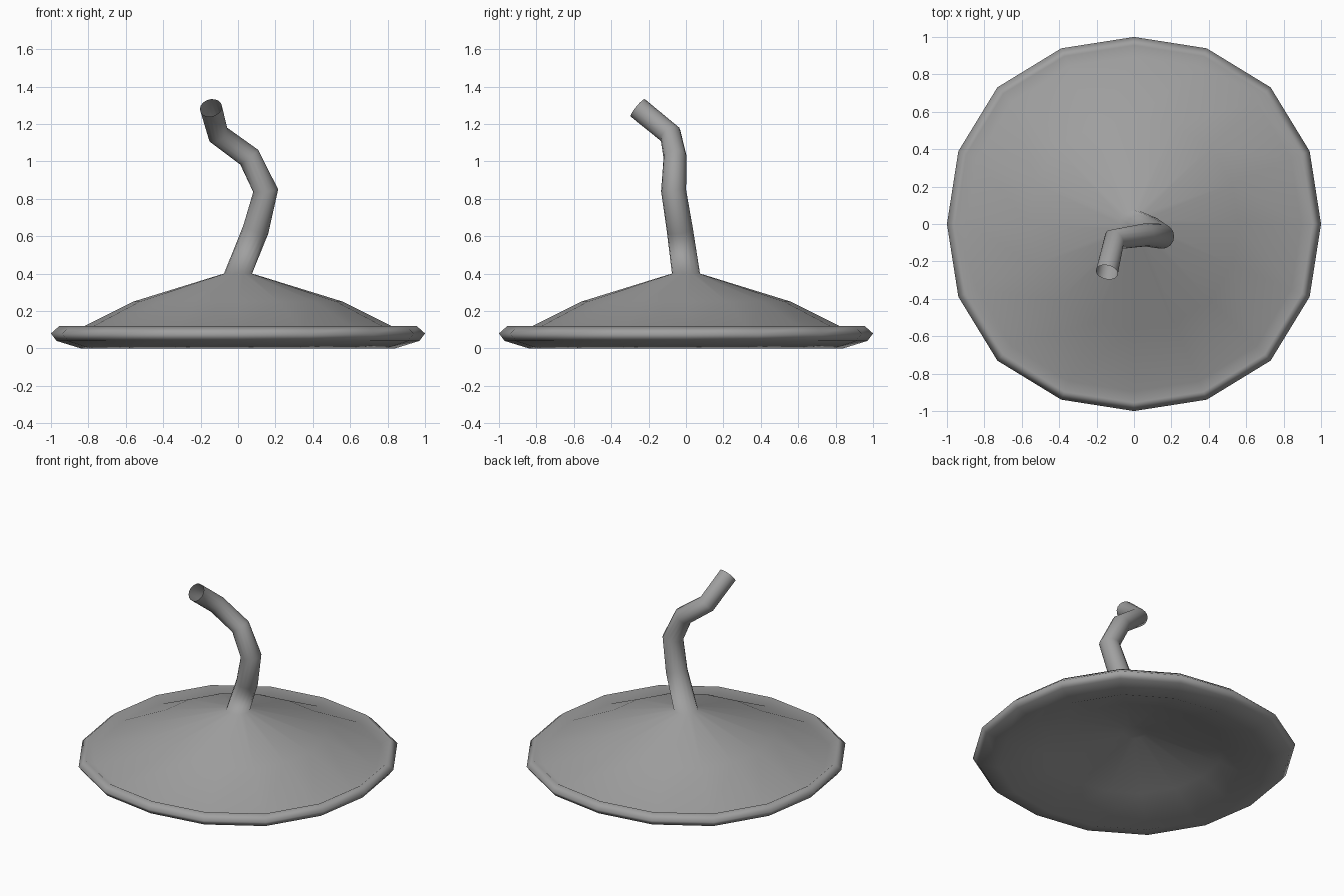
import bpy, bmesh, math
from mathutils import Quaternion, Vector

if "Cube" in bpy.data.objects:
    bpy.data.objects.remove(bpy.data.objects["Cube"], do_unlink=True)

SIDES = 16
BULGE = 0.033  # the outline swells a little towards its diagonals

grey = bpy.data.materials.new("plain_grey")
grey.use_nodes = True
color = (0.35, 0.35, 0.35, 1)
grey.diffuse_color = color
grey.node_tree.nodes["Principled BSDF"].inputs["Base Color"].default_value = color


def circle(radius, bulge=0):
    points = []
    for i in range(SIDES):
        a = 2 * math.pi * i / SIDES
        r = radius * (1 + bulge * math.sin(2 * a) ** 2)
        points.append(Vector((r * math.cos(a), r * math.sin(a), 0)))
    return points


# Dish: hollowed underside, rounded rim, shallow gutter, sloping dome (radius, height)
profile = [(0.075, 0.22), (0.56, 0.10), (0.84, 0), (0.97, 0.04), (1, 0.08),
           (0.955, 0.12), (0.895, 0.083), (0.56, 0.25), (0.075, 0.40)]
rings = [[p + Vector((0, 0, z)) for p in circle(r, BULGE)] for r, z in profile]

# Stem: crooked open tube growing out of the dome top (centre point, radius)
path = [((0.095, -0.033, 0.635), 0.07), ((0.148, -0.066, 0.843), 0.067),
        ((0.06, -0.058, 1.022), 0.062), ((-0.105, -0.083, 1.143), 0.06),
        ((-0.145, -0.258, 1.286), 0.06)]
points = [Vector((0, 0, profile[-1][1]))] + [Vector(p) for p, r in path]
normal = Vector((0, 0, 1))
turn = Quaternion()
for i, (p, radius) in enumerate(path, 1):
    heading = (points[i] - points[i - 1]).normalized()
    if i < len(path):
        heading = (heading + (points[i + 1] - points[i]).normalized()).normalized()
    turn = normal.rotation_difference(heading) @ turn
    normal = heading
    rings.append([points[i] + turn @ v for v in circle(radius)])

# Skin the rings into one smooth surface, closed underneath and open at the stem end
bm = bmesh.new()
loops = [[bm.verts.new(p) for p in ring] for ring in rings]
bm.faces.new(loops[0][::-1])
for low, high in zip(loops, loops[1:]):
    for i in range(SIDES):
        j = (i + 1) % SIDES
        bm.faces.new((low[i], low[j], high[j], high[i]))
for face in bm.faces:
    face.smooth = True

mesh = bpy.data.meshes.new("dish_with_stem")
bm.to_mesh(mesh)
bm.free()
mesh.materials.append(grey)
dish = bpy.data.objects.new("dish_with_stem", mesh)
bpy.context.collection.objects.link(dish)

# Let the broad faces lead the shading
shading = dish.modifiers.new("even_shading", "WEIGHTED_NORMAL")
shading.mode = "FACE_AREA"
